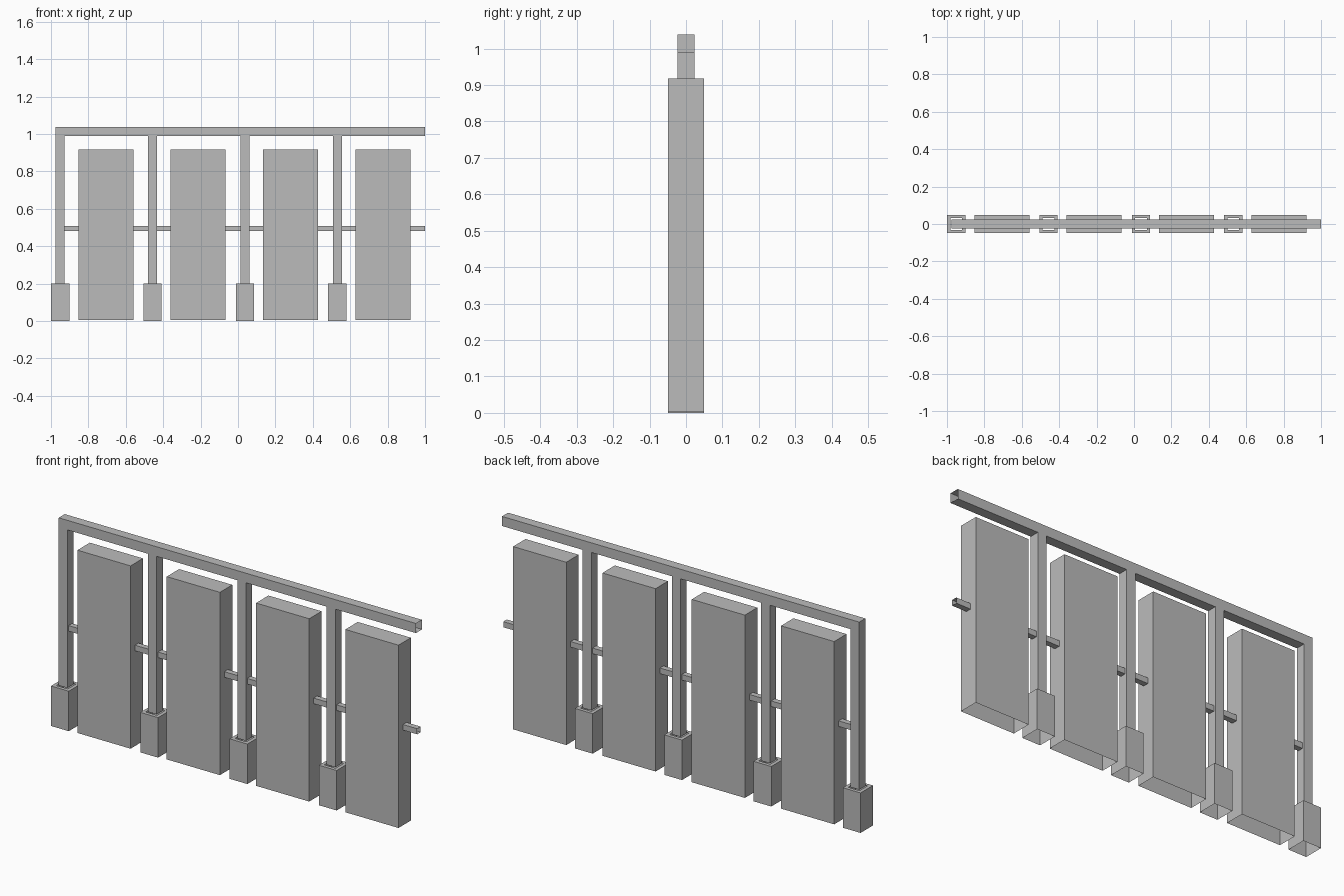
import bpy
import bmesh

cube = bpy.data.objects.get("Cube")
if cube:
    bpy.data.objects.remove(cube, do_unlink=True)

grey = bpy.data.materials.new("plain_grey")
grey.use_nodes = True
grey.diffuse_color = (0.5, 0.5, 0.5, 1)
grey.node_tree.nodes["Principled BSDF"].inputs["Base Color"].default_value = (0.5, 0.5, 0.5, 1)

BAYS = 4
STEP = 0.494          # spacing from post to post
POST_X = -0.951       # centre of the first post
TUBE = 0.024          # half width of posts and top rail
DEPTH = 0.049         # half depth of panels and bases
RAIL_Z = 0.99


def shell(name, x0, x1, half_y, z0, z1, open_sides=(), top_hole=0):
    """Thin box without the faces pointing along open_sides, e.g. '+x'."""
    bm = bmesh.new()
    bmesh.ops.create_cube(bm, size=1)
    for v in bm.verts:
        v.co.x = x1 if v.co.x > 0 else x0
        v.co.y = half_y if v.co.y > 0 else -half_y
        v.co.z = z1 if v.co.z > 0 else z0
    bm.normal_update()

    def facing(side):
        sign = 1 if side[0] == "+" else -1
        return [f for f in bm.faces if f.normal["xyz".index(side[1])] * sign > 0.9]

    doomed = [f for side in open_sides for f in facing(side)]
    if top_hole:
        top = facing("+z")
        bmesh.ops.inset_region(bm, faces=top, thickness=top_hole)
        doomed += top
    bmesh.ops.delete(bm, geom=doomed, context="FACES")
    mesh = bpy.data.meshes.new(name)
    bm.to_mesh(mesh)
    bm.free()
    mesh.materials.append(grey)
    obj = bpy.data.objects.new(name, mesh)
    bpy.context.collection.objects.link(obj)
    return obj


# Repeating bays: base, post, panel and the thin bar behind it
for i in range(BAYS):
    x = POST_X + i * STEP
    n = i + 1
    shell(f"base_{n}", x - DEPTH, x + DEPTH, DEPTH, 0, 0.2, ["-z"], DEPTH - TUBE)
    shell(f"post_{n}", x - TUBE, x + TUBE, TUBE, 0.2, RAIL_Z, ["-z", "+z"])
    shell(f"panel_{n}", x + 0.097, x + 0.391, DEPTH, 0.004, 0.918, ["-z"])
    shell(f"middle_bar_{n}", x + TUBE, x + STEP - TUBE, 0.014, 0.48, 0.508, ["-x", "+x"])

# Hollow top rail, open at its free end
start = POST_X - TUBE
shell("top_rail", start, start + BAYS * STEP, TUBE, RAIL_Z, RAIL_Z + 2 * TUBE, ["+x"])
